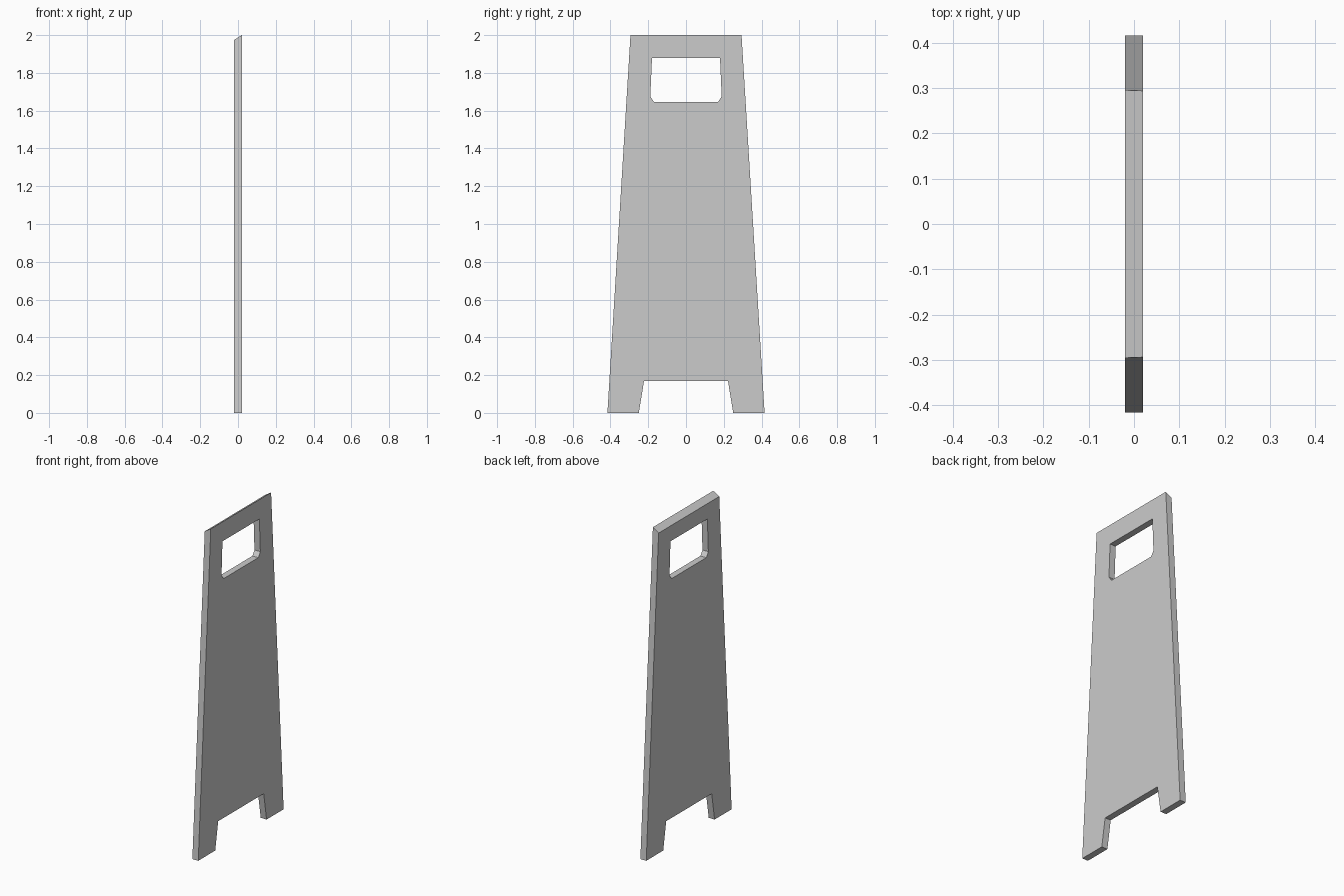
import bpy

if "Cube" in bpy.data.objects:
    bpy.data.objects.remove(bpy.data.objects["Cube"])

HALF_T = 0.02      # half thickness of the board
TOP_DROP = 0.025   # bevel drop of the top edge on the -x side

# Half outline (y, z), counterclockwise: foot notch, leg, side, top, hand hole
profile = [(0, 0.17), (0.222, 0.17), (0.25, 0), (0.416, 0), (0.294, 2.0), (0, 2.0),
           (0, 1.88), (0.18, 1.88), (0.189, 1.675), (0.169, 1.646), (0, 1.646)]


def back_point(y, z):
    """Lower the top edge on the -x face, following the tapered side."""
    if z < 2.0:
        return (-HALF_T, y, z)
    return (-HALF_T, y + (0.061 * TOP_DROP if y else 0), z - TOP_DROP)


n = len(profile)
verts = [(HALF_T, y, z) for y, z in profile] + [back_point(y, z) for y, z in profile]

# Two broad faces, then rim walls except along the mirror line
faces = [tuple(range(n)), tuple(reversed(range(n, 2 * n)))]
for i in range(n):
    j = (i + 1) % n
    if profile[i][0] or profile[j][0]:
        faces.append((i, i + n, j + n, j))

mesh = bpy.data.meshes.new("side_panel")
mesh.from_pydata(verts, [], faces)
panel = bpy.data.objects.new("side_panel", mesh)
bpy.context.collection.objects.link(panel)

# Mirror to the other half
mirror = panel.modifiers.new("mirror_y", 'MIRROR')
mirror.use_axis = (False, True, False)
mirror.use_clip = True
